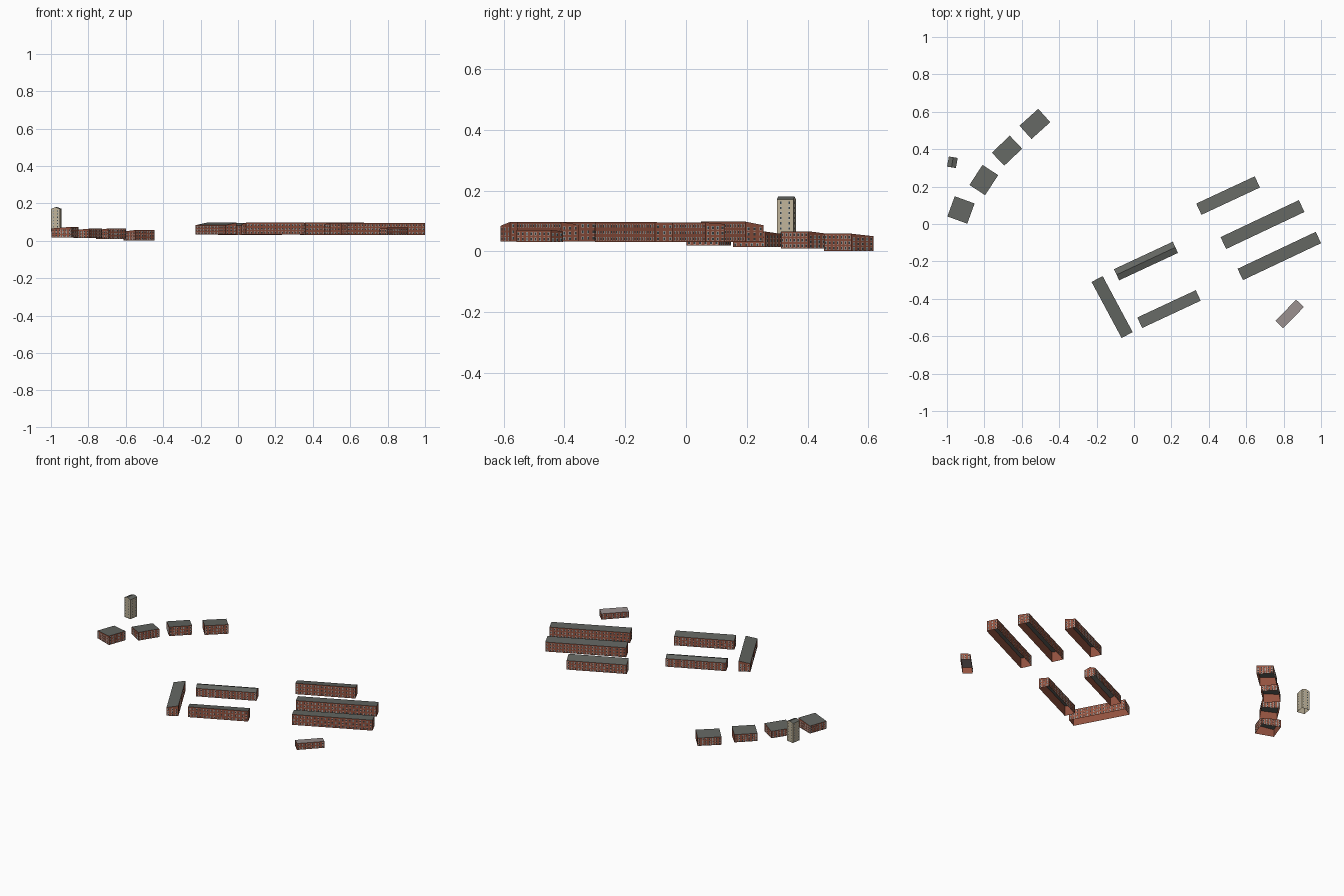
import bpy, bmesh, math
from mathutils import Matrix, Vector

cube = bpy.data.objects.get("Cube")
if cube:
    bpy.data.objects.remove(cube, do_unlink=True)


def material(name, r, g, b):
    m = bpy.data.materials.new(name)
    m.use_nodes = True
    m.diffuse_color = (r, g, b, 1)
    m.node_tree.nodes["Principled BSDF"].inputs["Base Color"].default_value = (r, g, b, 1)
    return m


BRICK = material("red brick", 0.29, 0.085, 0.05)
SLATE = material("grey roof", 0.125, 0.132, 0.12)
PINK = material("pinkish grey roof", 0.31, 0.27, 0.265)
BEIGE = material("beige render", 0.52, 0.45, 0.32)
FRAME = material("pale window frame", 0.55, 0.56, 0.54)
GLASS = material("dark window glass", 0.035, 0.05, 0.055)


def plate(bm, centre, along, out, w, h, offset, mat):
    """Upright rectangle just off a wall."""
    c = centre + out * offset
    a, up = along * w / 2, Vector((0, 0, h / 2))
    f = bm.faces.new([bm.verts.new(p) for p in (c - a - up, c + a - up, c + a + up, c - a + up)])
    f.material_index = mat


def windows(bm, p, q, base, top, rows, spacing, size):
    """Grid of windows on the wall that runs from p to q, outside on its right."""
    p, q = Vector((*p, 0)), Vector((*q, 0))
    along = (q - p).normalized()
    out = Vector((along.y, -along.x, 0))
    cols = max(1, round((q - p).length / spacing))
    step = (top - base) / rows
    for i in range(cols):
        for j in range(rows):
            c = p.lerp(q, (i + 0.5) / cols)
            c.z = base + step * (j + 0.52)
            plate(bm, c, along, out, size, size * 1.25, 0.0006, 2)
            plate(bm, c, along, out, size * 0.72, size * 0.95, 0.0012, 3)


def building(name, x, y, angle, length, width, base, front, back, ridge=None,
             rows=3, wall=BRICK, roof=SLATE, spacing=0.02, size=0.0085):
    """Open-bottomed block: front and back eave heights, optional ridge height."""
    bm = bmesh.new()
    l, w = length / 2, width / 2
    profile = [(-w, base), (-w, front), (w, back), (w, base)]
    if ridge:
        profile.insert(2, (0, ridge))
    ends = [[bm.verts.new((s * l, py, pz)) for py, pz in profile] for s in (-1, 1)]
    last = len(profile) - 1
    for i in range(last):
        f = bm.faces.new((ends[0][i], ends[1][i], ends[1][i + 1], ends[0][i + 1]))
        f.material_index = 1 if 0 < i < last - 1 else 0
    bm.faces.new(ends[0][::-1])
    bm.faces.new(ends[1])
    bmesh.ops.recalc_face_normals(bm, faces=bm.faces)
    low = min(front, back)
    corners = [(-l, -w), (l, -w), (l, w), (-l, w)]
    for i in range(4):
        top = (front, low, back, low)[i]
        windows(bm, corners[i], corners[(i + 1) % 4], base, top - 0.003, rows, spacing, size)
    mesh = bpy.data.meshes.new(name)
    bm.to_mesh(mesh)
    bm.free()
    for m in (wall, roof, FRAME, GLASS):
        mesh.materials.append(m)
    ob = bpy.data.objects.new(name, mesh)
    ob.matrix_world = Matrix.Translation((x, y, 0)) @ Matrix.Rotation(math.radians(angle), 4, 'Z')
    bpy.context.collection.objects.link(ob)


# Three parallel long blocks
building("north_long_block", 0.503, 0.152, 25, 0.345, 0.066, 0.030, 0.098, 0.086)
building("middle_long_block", 0.687, -0.003, 25.3, 0.463, 0.070, 0.031, 0.095, 0.090)
building("south_long_block", 0.777, -0.171, 25.3, 0.462, 0.067, 0.031, 0.096, 0.094)

# Courtyard group
building("courtyard_north_block", 0.064, -0.198, 25, 0.347, 0.066, 0.032, 0.082, 0.082, ridge=0.095)
building("courtyard_south_block", 0.187, -0.455, 25, 0.345, 0.062, 0.033, 0.097, 0.088)
building("courtyard_west_block", -0.117, -0.444, 118.2, 0.34, 0.067, 0.033, 0.097, 0.084)

# Small low block
building("small_block", 0.832, -0.481, 45.5, 0.158, 0.057, 0.030, 0.070, 0.066, rows=2, roof=PINK)

# Curved row of houses
building("row_house_1", -0.925, 0.075, 70, 0.115, 0.113, 0.019, 0.075, 0.066)
building("row_house_2", -0.803, 0.235, 57, 0.128, 0.100, 0.014, 0.065, 0.057)
building("row_house_3", -0.679, 0.392, 43.5, 0.132, 0.096, 0.009, 0.066, 0.057)
building("row_house_4", -0.530, 0.535, 42, 0.135, 0.096, 0.001, 0.058, 0.050)

# Tower with a low pitched roof
building("tower", -0.971, 0.330, 80, 0.055, 0.048, 0.050, 0.171, 0.171, ridge=0.180,
         rows=7, wall=BEIGE, spacing=0.027, size=0.007)
